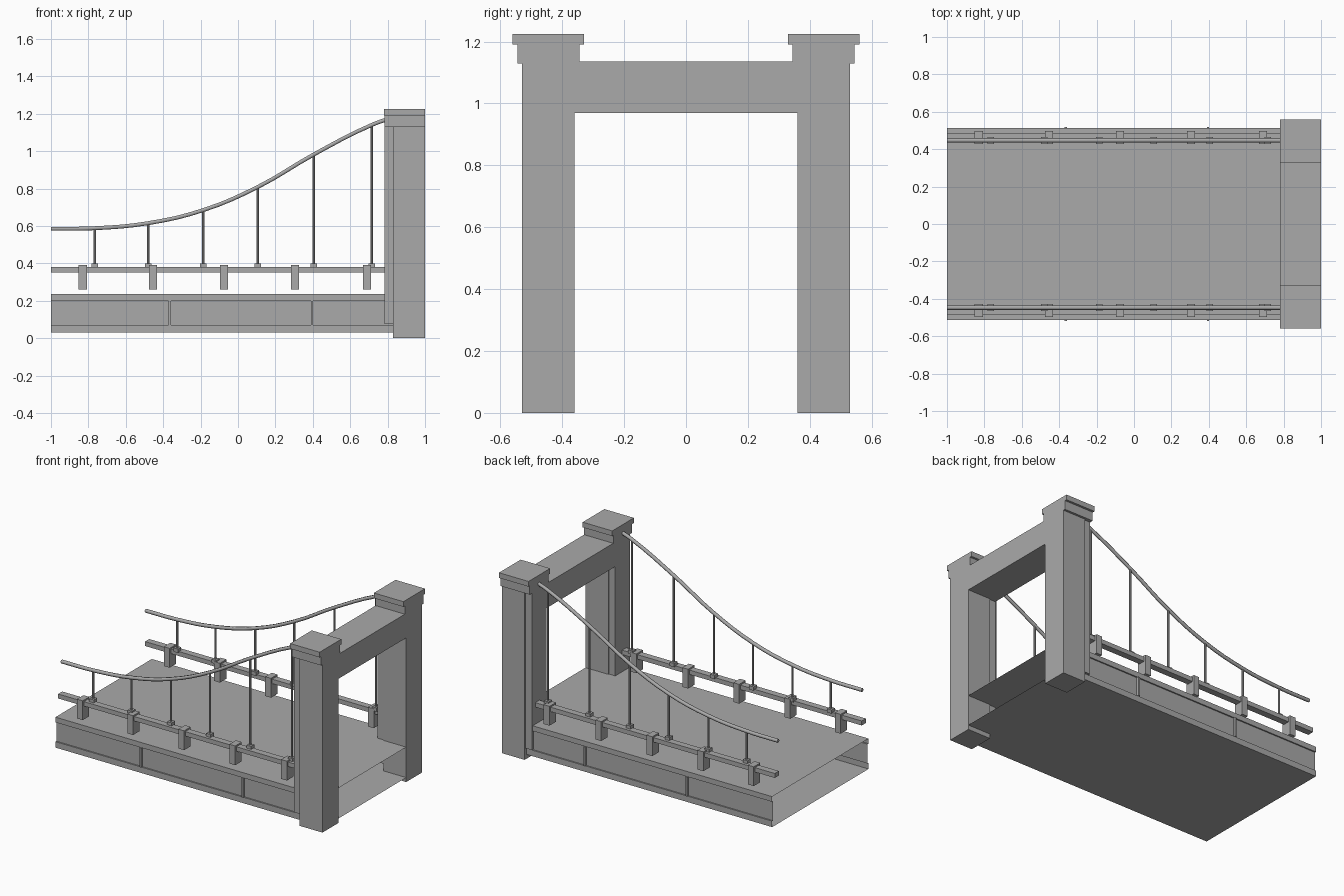
import bpy
import bmesh

cube = bpy.data.objects.get("Cube")
if cube:
    bpy.data.objects.remove(cube, do_unlink=True)

GREY = (0.4, 0.4, 0.4, 1)
mat = bpy.data.materials.new("stone_grey")
mat.use_nodes = True
mat.diffuse_color = GREY
mat.node_tree.nodes["Principled BSDF"].inputs["Base Color"].default_value = GREY


def link(name, data):
    obj = bpy.data.objects.new(name, data)
    data.materials.append(mat)
    bpy.context.collection.objects.link(obj)
    return obj


def mesh_object(name, bm):
    mesh = bpy.data.meshes.new(name)
    bmesh.ops.recalc_face_normals(bm, faces=bm.faces)
    bm.to_mesh(mesh)
    bm.free()
    return link(name, mesh)


def box(name, x, y, z):
    """Box spanning the given (low, high) ranges."""
    bm = bmesh.new()
    bmesh.ops.create_cube(bm, size=1)
    for v in bm.verts:
        for i, (low, high) in enumerate((x, y, z)):
            v.co[i] = high if v.co[i] > 0 else low
    return mesh_object(name, bm)


def pair(name, x, y, z):
    """The same box on both sides of the roadway."""
    box(name + "_left", x, y, z)
    box(name + "_right", x, (-y[1], -y[0]), z)


def around(centre, width):
    return (centre - width / 2, centre + width / 2)


# Hollow deck: open-ended shell with recessed side webs
FLANGE, WEB = 0.512, 0.503
half = [(FLANGE, 0.03), (FLANGE, 0.07), (WEB, 0.07),
        (WEB, 0.2), (FLANGE, 0.2), (FLANGE, 0.235)]
profile = half + [(-y, z) for y, z in reversed(half)]
bm = bmesh.new()
rings = [[bm.verts.new((x, y, z)) for y, z in profile] for x in (-1, 1)]
for i in range(len(profile)):
    j = (i + 1) % len(profile)
    bm.faces.new((rings[0][i], rings[0][j], rings[1][j], rings[1][i]))
mesh_object("deck", bm)

# Web stiffeners
for x in (-0.365, 0.395):
    pair("stiffener", around(x, 0.012), (0.5, 0.519), (0.07, 0.2))

# Guard rails and their posts
pair("guard_rail", (-1, 1), (0.44, 0.484), (0.35, 0.38))
for x in (-0.83, -0.455, -0.075, 0.305, 0.69):
    pair("rail_post", around(x, 0.043), (0.427, 0.496), (0.26, 0.39))

# Tower: legs, inner piers, cross beam and stepped caps
pair("tower_leg", (0.83, 1), (0.36, 0.53), (0, 1.135))
pair("tower_pier", (0.783, 0.99), (0.366, 0.521), (0.075, 1.135))
box("cross_beam", (0.783, 1), (-0.4, 0.4), (0.97, 1.135))
pair("cap_neck", (0.782, 1), (0.345, 0.545), (1.13, 1.19))
pair("cap_top", (0.78, 1), (0.33, 0.56), (1.19, 1.225))

# Main cables with hangers and hanger sockets
CABLE_Y = 0.447
path = [(-1, 0.585), (-0.765, 0.588), (-0.48, 0.615), (-0.185, 0.685),
        (0.105, 0.808), (0.405, 0.982), (0.715, 1.14), (0.8, 1.17), (0.95, 1.2)]
for side, sign in (("left", 1), ("right", -1)):
    curve = bpy.data.curves.new("cable_" + side, "CURVE")
    curve.dimensions = "3D"
    curve.bevel_depth = 0.012
    curve.bevel_resolution = 1
    curve.resolution_u = 4
    curve.use_fill_caps = True
    spline = curve.splines.new("BEZIER")
    spline.bezier_points.add(len(path) - 1)
    for point, (x, z) in zip(spline.bezier_points, path):
        point.co = (x, sign * CABLE_Y, z)
        point.handle_left_type = point.handle_right_type = "AUTO"
    link("cable_" + side, curve)

    for x, z in path[1:7]:
        bm = bmesh.new()
        bmesh.ops.create_cone(bm, cap_ends=True, segments=8, radius1=0.007,
                              radius2=0.007, depth=z - 0.38)
        bmesh.ops.translate(bm, verts=bm.verts,
                            vec=(x, sign * CABLE_Y, (z + 0.38) / 2))
        mesh_object("hanger_" + side, bm)

for x, z in path[1:7]:
    pair("hanger_socket", around(x, 0.034), around(CABLE_Y, 0.036), (0.375, 0.4))
